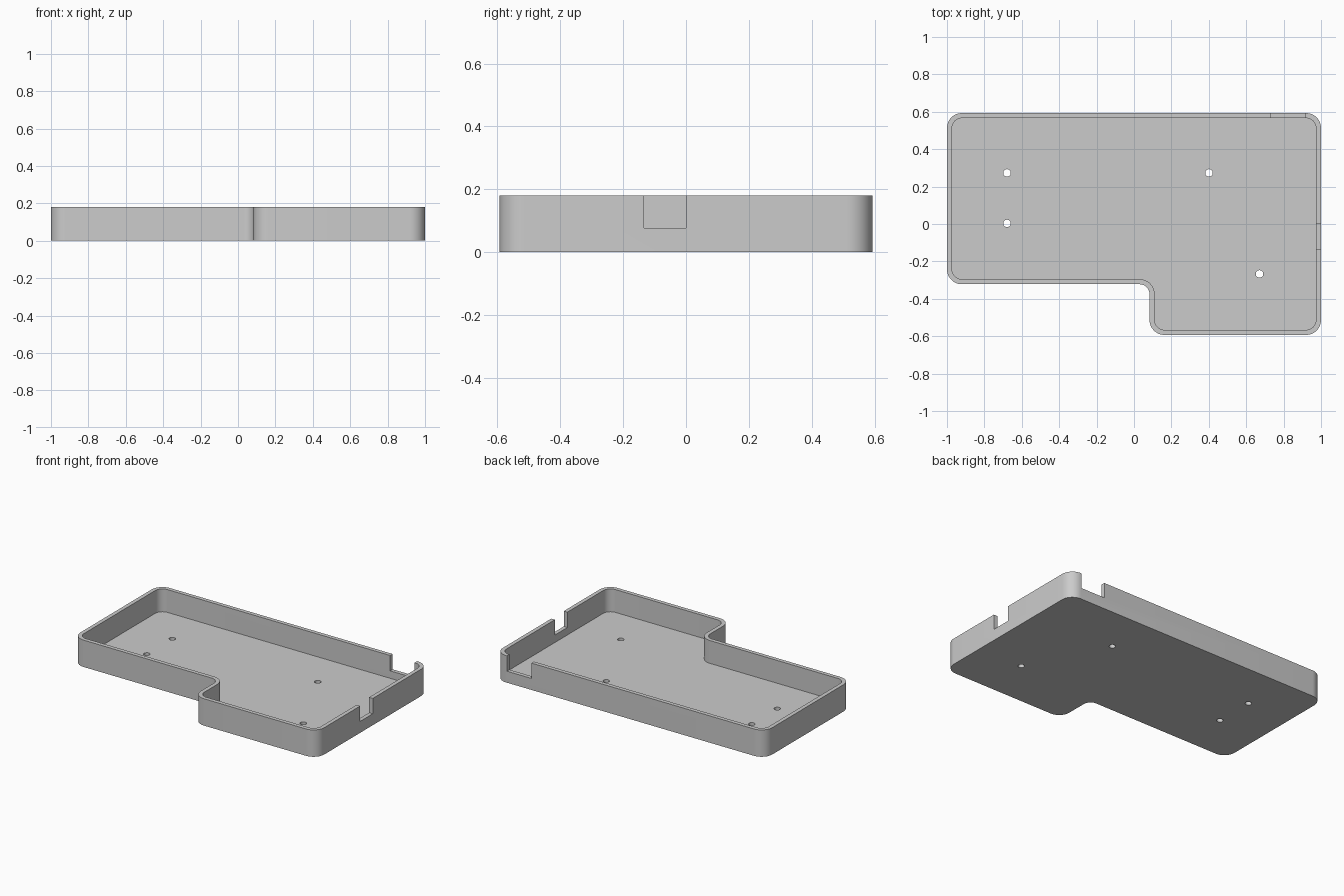
import bpy, bmesh, math
from mathutils import Vector

cube = bpy.data.objects.get("Cube")
if cube:
    bpy.data.objects.remove(cube, do_unlink=True)

HEIGHT, FLOOR, WALL = 0.18, 0.027, 0.027
HALF_X, HALF_Y = 1.0, 0.593
STEP_X, STEP_Y = 0.083, -0.322
NOTCH_Z = 0.077
CONVEX_R, CONCAVE_R = 0.08, 0.053

grey = bpy.data.materials.new("light grey")
grey.use_nodes = True
grey.diffuse_color = (0.6, 0.6, 0.6, 1)
grey.node_tree.nodes["Principled BSDF"].inputs["Base Color"].default_value = (0.6, 0.6, 0.6, 1)


def outline(inset):
    """Rounded L-shaped outline, counter-clockwise, moved inwards by inset."""
    x, y = HALF_X - inset, HALF_Y - inset
    sx, sy = STEP_X + inset, STEP_Y + inset
    corners = [(-x, sy), (sx, sy), (sx, -y), (x, -y), (x, y), (-x, y)]
    points = []
    for i, c in enumerate(corners):
        c = Vector(c)
        before = (Vector(corners[i - 1]) - c).normalized()
        after = (Vector(corners[(i + 1) % len(corners)]) - c).normalized()
        r = CONCAVE_R + inset if i == 1 else CONVEX_R - inset
        centre = c + (before + after) * r
        for k in range(13):
            a = k / 12 * math.pi / 2
            points.append(centre - after * r * math.cos(a) - before * r * math.sin(a))
    return points


def prism(name, points, z0, z1):
    """Upright solid from a flat outline."""
    bm = bmesh.new()
    base = bm.faces.new([bm.verts.new((p[0], p[1], z0)) for p in points])
    top = bmesh.ops.extrude_face_region(bm, geom=[base])["geom"]
    verts = [g for g in top if isinstance(g, bmesh.types.BMVert)]
    bmesh.ops.translate(bm, verts=verts, vec=(0, 0, z1 - z0))
    bmesh.ops.recalc_face_normals(bm, faces=bm.faces)
    mesh = bpy.data.meshes.new(name)
    bm.to_mesh(mesh)
    bm.free()
    mesh.materials.append(grey)
    obj = bpy.data.objects.new(name, mesh)
    bpy.context.collection.objects.link(obj)
    return obj


def box(name, x0, x1, y0, y1):
    return prism(name, [(x0, y0), (x1, y0), (x1, y1), (x0, y1)], NOTCH_Z, 0.3)


def circle(x, y, r):
    turns = [k * math.tau / 24 for k in range(24)]
    return [(x + r * math.cos(a), y + r * math.sin(a)) for a in turns]


# Tray body, cavity and the two connector notches
tray = prism("tray", outline(0), 0, HEIGHT)
cutters = [
    prism("cavity_cutter", outline(WALL), FLOOR, 0.3),
    box("side_notch_cutter", 0.94, 1.1, -0.133, 0.0),
    box("back_notch_cutter", 0.733, 0.914, 0.55, 0.7),
]

# Screw holes through the floor
for hx, hy in [(-0.679, 0.273), (-0.679, 0.003), (0.401, 0.273), (0.671, -0.267)]:
    cutters.append(prism("hole_cutter", circle(hx, hy, 0.02), -0.1, 0.1))

bpy.ops.object.select_all(action="DESELECT")
tray.select_set(True)
bpy.context.view_layer.objects.active = tray
for cutter in cutters:
    cutter.hide_render = True
    mod = tray.modifiers.new(cutter.name, "BOOLEAN")
    mod.operation, mod.solver, mod.object = "DIFFERENCE", "EXACT", cutter
    bpy.ops.object.modifier_apply(modifier=mod.name)
    bpy.data.objects.remove(cutter, do_unlink=True)

bpy.ops.object.shade_smooth_by_angle(angle=math.radians(30))
